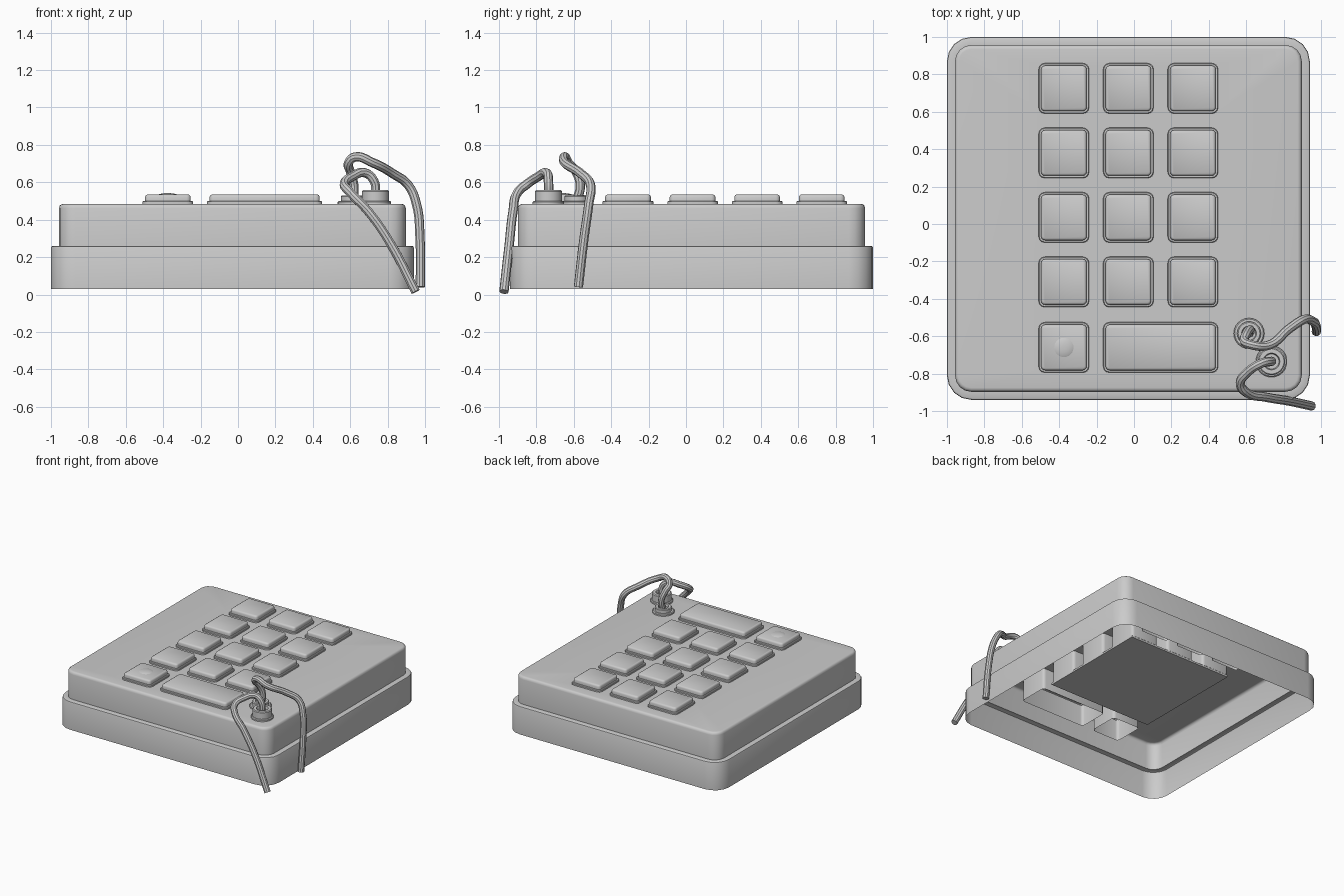
import bpy, bmesh
from math import pi, cos, sin

if "Cube" in bpy.data.objects:
    bpy.data.objects.remove(bpy.data.objects["Cube"])


def finish(name, bm):
    bmesh.ops.recalc_face_normals(bm, faces=bm.faces[:])
    me = bpy.data.meshes.new(name)
    bm.to_mesh(me)
    bm.free()
    ob = bpy.data.objects.new(name, me)
    bpy.context.collection.objects.link(ob)
    smooth(ob)
    return ob


def smooth(ob):
    bpy.ops.object.select_all(action='DESELECT')
    ob.select_set(True)
    bpy.context.view_layer.objects.active = ob
    bpy.ops.object.shade_smooth_by_angle(angle=0.6)


def ring(bm, cx, cy, hx, hy, r, z, seg=4):
    """Rounded rectangle loop of vertices."""
    out = []
    for k, (sx, sy) in enumerate([(1, 1), (-1, 1), (-1, -1), (1, -1)]):
        for i in range(seg + 1):
            a = pi / 2 * (k + i / seg)
            out.append(bm.verts.new((cx + sx * (hx - r) + r * cos(a),
                                     cy + sy * (hy - r) + r * sin(a), z)))
    return out


def loft(bm, loops):
    for a, b in zip(loops, loops[1:]):
        n = len(a)
        for i in range(n):
            bm.faces.new((a[i], a[(i + 1) % n], b[(i + 1) % n], b[i]))


def lathe(name, cx, cy, profile, seg=24):
    bm = bmesh.new()
    loops = [[bm.verts.new((cx + r * cos(2 * pi * i / seg), cy + r * sin(2 * pi * i / seg), z))
              for i in range(seg)] for r, z in profile]
    loft(bm, loops)
    bm.faces.new(loops[-1])
    return finish(name, bm)


# key layout: centre x, centre y, half width
PITCH, H = 0.345, 0.135
CX, CY = -0.03, 0.03
keys = [(CX + PITCH * (c - 1), 0.725 - PITCH * r, H) for r in range(4) for c in range(3)]
keys += [(CX - PITCH, -0.66, H), (CX + PITCH / 2, -0.66, H + PITCH / 2)]

# stepped housing, open below, with key holes in the top
bm = bmesh.new()
prof = [(0, .03), (0, .25), (.003, .257), (.01, .26), (.043, .26), (.043, .462),
        (.047, .475), (.055, .482), (.065, .484)]
loops = [ring(bm, CX, CY, .97 - i, .97 - i, .13 - i, z) for i, z in prof]
loft(bm, loops)
edges = [e for e in bm.edges if e.verts[0] in loops[-1] and e.verts[1] in loops[-1]]
for x, y, h in keys:
    hole = [bm.verts.new((x + sx * (h - .009), y + sy * (H - .009), .484))
            for sx, sy in [(1, 1), (-1, 1), (-1, -1), (1, -1)]]
    edges += [bm.edges.new((hole[i], hole[(i + 1) % 4])) for i in range(4)]
bmesh.ops.triangle_fill(bm, edges=edges, use_beauty=True)
finish("housing", bm)

# hollow flanged keys reaching down into the housing
kp = [(.01, .31), (.01, .485), (0, .485), (0, .496), (.004, .5), (.013, .5),
      (.013, .522), (.017, .53), (.024, .534)]
for n, (x, y, h) in enumerate(keys):
    bm = bmesh.new()
    loops = [ring(bm, x, y, h - i, H - i, .034 - i, z, 3) for i, z in kp]
    loft(bm, loops)
    bm.faces.new(loops[-1])
    finish("wide_key" if h > H else f"key_{n + 1}", bm)

# low bump on the corner key
lathe("key_bump", CX - PITCH, -0.66, [(.054, .533), (.045, .537), (.025, .541), (.008, .542)])

# contact plate beneath the keys
bm = bmesh.new()
bmesh.ops.create_cube(bm, size=1)
for v in bm.verts:
    v.co = (CX + v.co.x * .94, CY + v.co.y * .94, .305 + v.co.z * .015)
finish("contact_plate", bm)

# cable sockets
lathe("low_socket", .615, -.585, [(.082, .48), (.082, .495), (.076, .5), (.064, .5),
                                  (.064, .525), (.058, .53), (.04, .53), (.036, .515)])
lathe("tall_socket", .735, -.735, [(.084, .48), (.084, .495), (.078, .5), (.073, .5),
                                   (.073, .552), (.067, .558), (.045, .558), (.04, .535)])


# cables
def cable(name, pts):
    cu = bpy.data.curves.new(name, 'CURVE')
    cu.dimensions = '3D'
    cu.bevel_depth = .025
    cu.bevel_resolution = 3
    cu.resolution_u = 8
    cu.use_fill_caps = True
    sp = cu.splines.new('BEZIER')
    sp.bezier_points.add(len(pts) - 1)
    for p, co in zip(sp.bezier_points, pts):
        p.co = co
        p.handle_left_type = p.handle_right_type = 'AUTO'
    ob = bpy.data.objects.new(name, cu)
    bpy.context.collection.objects.link(ob)
    bpy.ops.object.select_all(action='DESELECT')
    ob.select_set(True)
    bpy.context.view_layer.objects.active = ob
    bpy.ops.object.convert(target='MESH')
    smooth(bpy.context.view_layer.objects.active)


cable("side_cable", [(.615, -.585, .5), (.62, -.565, .58), (.6, -.59, .66), (.59, -.625, .7),
                     (.625, -.645, .735), (.72, -.648, .705), (.83, -.56, .645),
                     (.91, -.51, .585), (.955, -.52, .48), (.973, -.545, .3), (.975, -.575, .04)])
cable("front_cable", [(.735, -.735, .53), (.73, -.735, .6), (.68, -.745, .65), (.61, -.79, .63),
                      (.568, -.85, .59), (.6, -.9, .545), (.7, -.925, .44),
                      (.82, -.945, .265), (.95, -.973, .015)])
